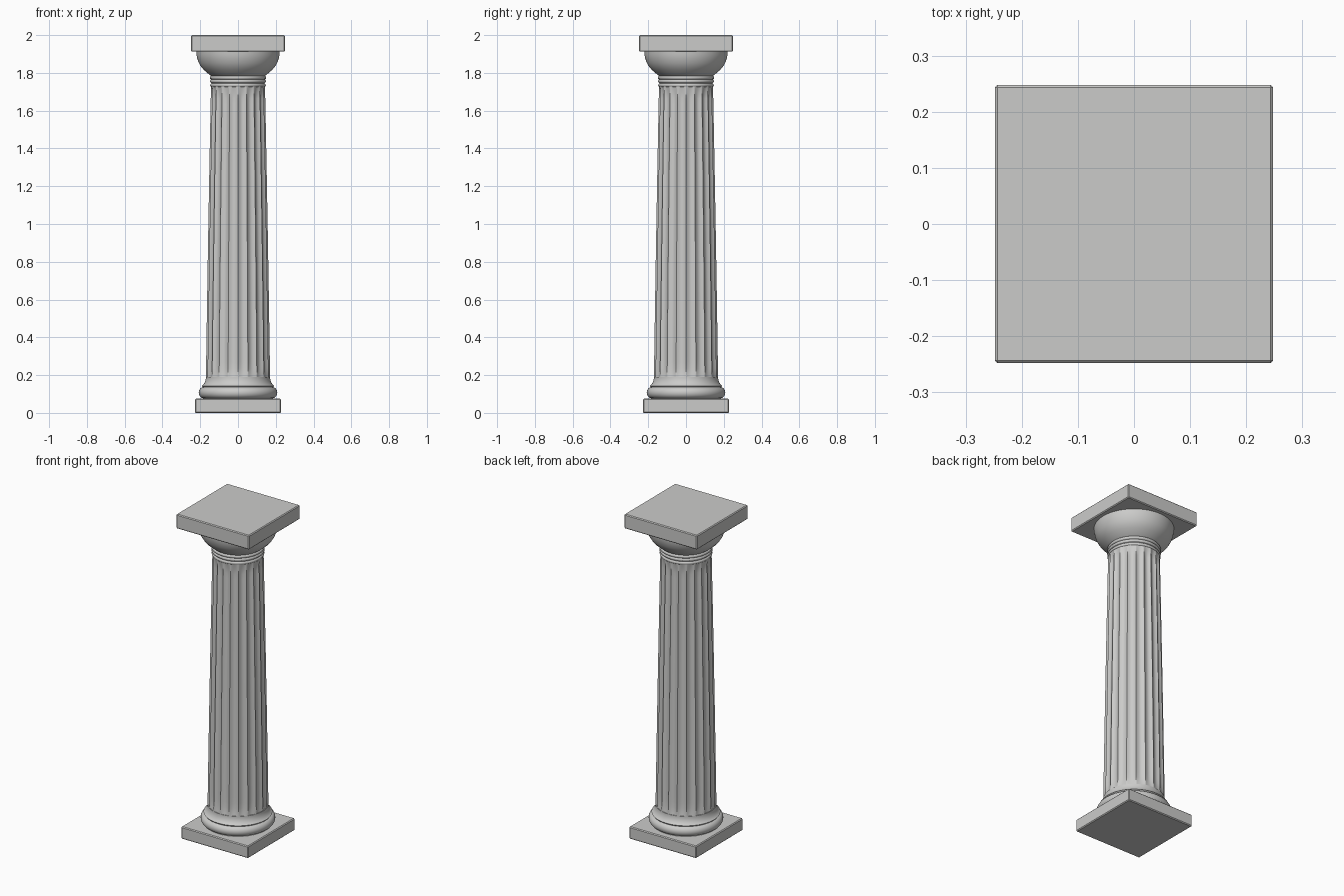
import bpy, bmesh, math

if "Cube" in bpy.data.objects:
    bpy.data.objects.remove(bpy.data.objects["Cube"])

stone = bpy.data.materials.new("pale_grey_stone")
stone.diffuse_color = (0.6, 0.6, 0.59, 1)
stone.use_nodes = True
stone.node_tree.nodes["Principled BSDF"].inputs["Base Color"].default_value = stone.diffuse_color
FLUTES, STEPS = 20, 10
N = FLUTES * STEPS


def finish(name, bm):
    bmesh.ops.recalc_face_normals(bm, faces=bm.faces)
    me = bpy.data.meshes.new(name)
    bm.to_mesh(me)
    bm.free()
    ob = bpy.data.objects.new(name, me)
    bpy.context.collection.objects.link(ob)
    me.materials.append(stone)
    return ob


def slab(name, half, z0, z1, bevel):
    bm = bmesh.new()
    bmesh.ops.create_cube(bm, size=1)
    for v in bm.verts:
        v.co = (v.co.x * 2 * half, v.co.y * 2 * half, z0 + (v.co.z + 0.5) * (z1 - z0))
    bmesh.ops.bevel(bm, geom=bm.edges[:], offset=bevel, segments=1, affect='EDGES')
    return finish(name, bm)


def turned(name, profile):
    """Revolve (radius, z, flute depth) rings; flutes are scooped between sharp arrises."""
    bm = bmesh.new()
    rings = []
    for r, z, d in profile:
        ring = []
        for i in range(N):
            a = 2 * math.pi * i / N
            rr = r - d * abs(math.sin(a * FLUTES / 2)) ** 0.9
            ring.append(bm.verts.new((rr * math.cos(a), rr * math.sin(a), z)))
        rings.append(ring)
    for a, b in zip(rings, rings[1:]):
        for i in range(N):
            j = (i + 1) % N
            bm.faces.new((a[i], a[j], b[j], b[i]))
    bm.faces.new(rings[0][::-1])
    bm.faces.new(rings[-1])
    ob = finish(name, bm)
    bpy.ops.object.select_all(action='DESELECT')
    ob.select_set(True)
    bpy.context.view_layer.objects.active = ob
    bpy.ops.object.shade_smooth_by_angle(angle=math.radians(40))
    return ob


def arc(rc, zc, rr, rz, a0, a1, n=12):
    pts = []
    for k in range(n + 1):
        a = math.radians(a0 + (a1 - a0) * k / n)
        pts.append((rc + rr * math.cos(a), zc + rz * math.sin(a), 0))
    return pts


# square plinth and abacus
slab("plinth", 0.228, 0, 0.075, 0.005)
slab("abacus", 0.248, 1.912, 2.0, 0.005)

# rounded base moulding with a concave sweep into the shaft
turned("base_moulding", [(0.19, 0.07, 0)] + arc(0.18, 0.107, 0.028, 0.03, -80, 75)
       + arc(0.208, 0.19, 0.038, 0.052, 245, 180, 8))

# tapering fluted shaft with flutes fading out at both ends
shaft = []
for k in range(49):
    t = k / 48
    z = 0.17 + 1.56 * t
    r = 0.170 - 0.022 * t - 0.005 * t * t
    fade = min(1, max(0, (z - 0.175) / 0.07), max(0, (1.725 - z) / 0.05))
    shaft.append((r, z, 0.011 * math.sqrt(fade)))
turned("fluted_shaft", shaft)

# neck rings
neck = [(0.13, 1.722, 0)]
for zc, r in ((1.735, 0.146), (1.756, 0.147), (1.775, 0.148)):
    neck += arc(r - 0.006, zc, 0.007, 0.009, -90, 90, 8)
turned("neck_rings", neck + [(0.13, 1.786, 0)])

# flaring echinus below the abacus
turned("echinus", [(0.135, 1.78, 0), (0.145, 1.786, 0)] + [
    (r, z, 0) for r, z in ((0.163, 1.8), (0.18, 1.815), (0.195, 1.832), (0.207, 1.852),
                           (0.215, 1.874), (0.22, 1.895), (0.221, 1.914))])
